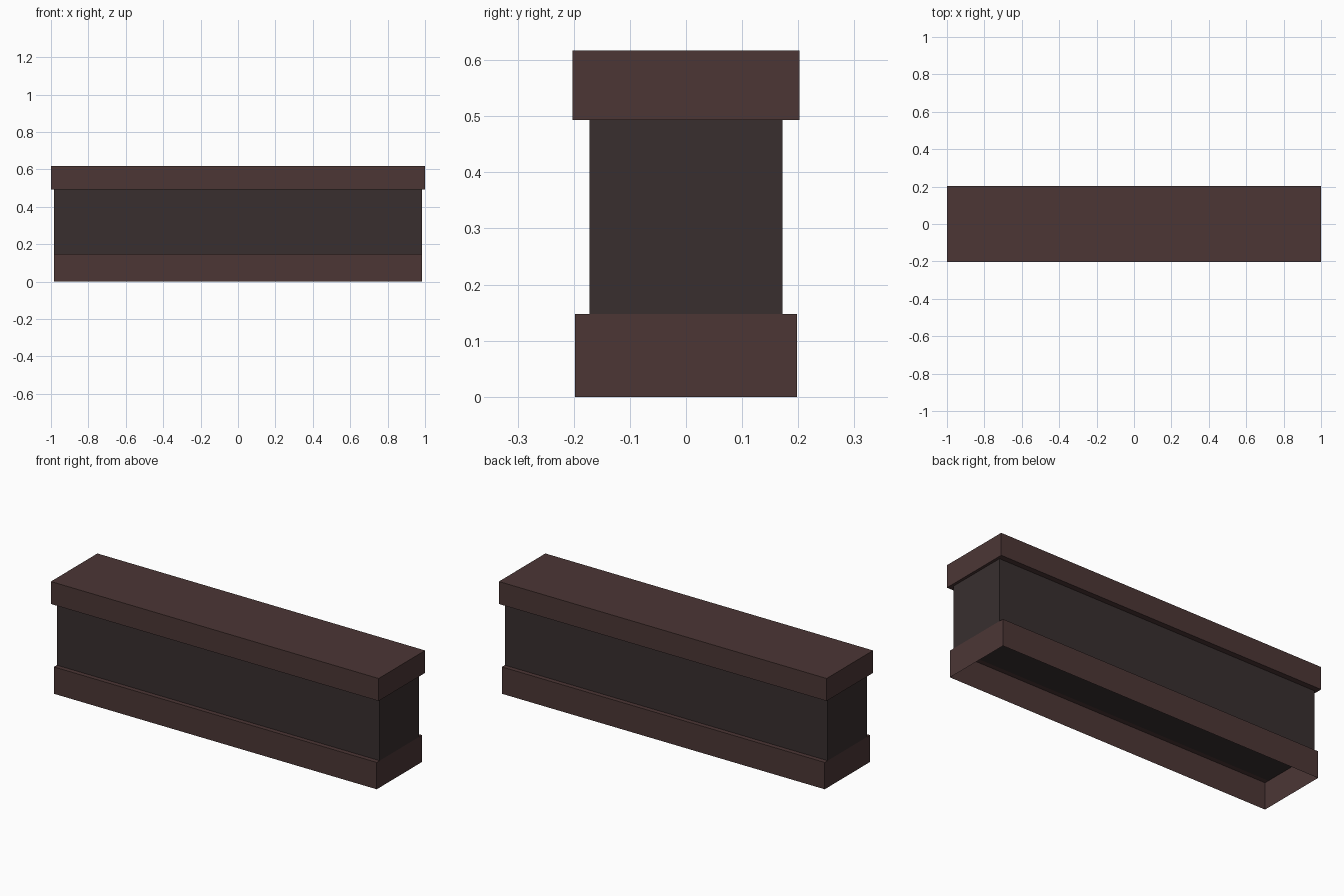
import bpy, bmesh

if "Cube" in bpy.data.objects:
    bpy.data.objects.remove(bpy.data.objects["Cube"])


def material(name, rgb):
    mat = bpy.data.materials.new(name)
    mat.diffuse_color = (*rgb, 1.0)
    mat.use_nodes = True
    mat.node_tree.nodes["Principled BSDF"].inputs["Base Color"].default_value = mat.diffuse_color
    return mat


trim = material("dark reddish brown", (0.072, 0.037, 0.036))
core = material("charcoal brown", (0.040, 0.028, 0.028))


def block(name, half_x, half_y, z0, z1, mat):
    """Box given by half extents and bottom/top heights."""
    bm = bmesh.new()
    bmesh.ops.create_cube(bm, size=2.0)
    for v in bm.verts:
        v.co = (v.co.x * half_x, v.co.y * half_y, z1 if v.co.z > 0 else z0)
    mesh = bpy.data.meshes.new(name)
    bm.to_mesh(mesh)
    bm.free()
    mesh.materials.append(mat)
    obj = bpy.data.objects.new(name, mesh)
    bpy.context.collection.objects.link(obj)
    return obj


# Overhanging top slab and recessed middle
block("top_slab", 1.0, 0.2025, 0.493, 0.617, trim)
block("middle_body", 0.985, 0.172, 0.148, 0.493, core)

# Hollow plinth: thin walls, open below, with a ledge along front and back
base = block("base_plinth", 0.985, 0.1975, 0.0, 0.148, trim)
bm = bmesh.new()
bm.from_mesh(base.data)
bm.normal_update()
bottom = [f for f in bm.faces if f.normal.z < -0.5]
bmesh.ops.delete(bm, geom=bottom, context='FACES_ONLY')
# Split the lid at the body's sides and open it beneath the body
for y in (-0.172, 0.172):
    bmesh.ops.bisect_plane(bm, geom=bm.verts[:] + bm.edges[:] + bm.faces[:],
                           plane_co=(0, y, 0), plane_no=(0, 1, 0))
bm.normal_update()
lid = [f for f in bm.faces
       if f.normal.z > 0.5 and abs(f.calc_center_median().y) < 0.1]
bmesh.ops.delete(bm, geom=lid, context='FACES_ONLY')
bm.to_mesh(base.data)
bm.free()
